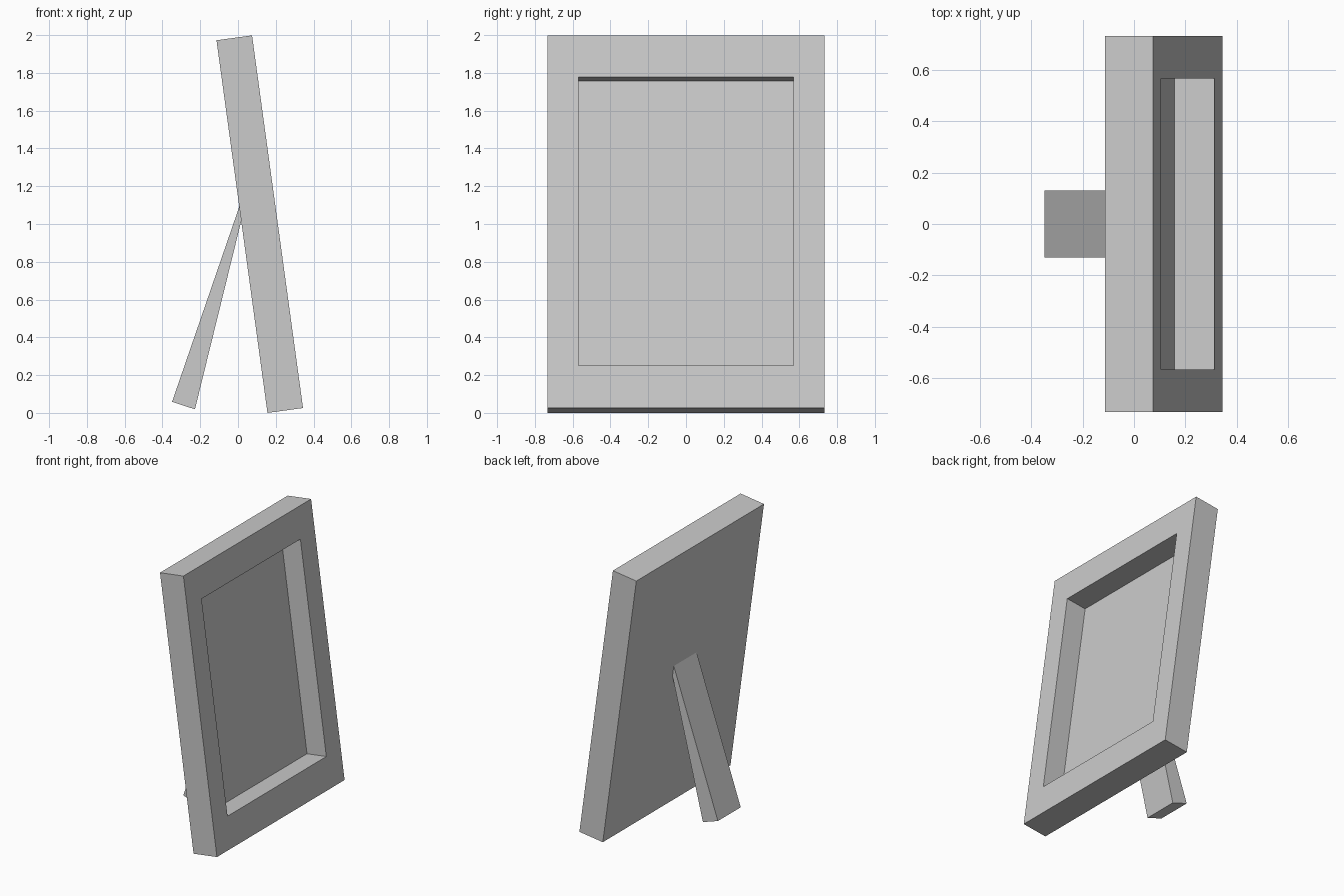
import bpy, bmesh, math
from mathutils import Matrix

if "Cube" in bpy.data.objects:
    bpy.data.objects.remove(bpy.data.objects["Cube"])

TILT = math.radians(-7.79)
THICK, HEIGHT, HALF_W = 0.19, 1.991, 0.734
OPEN_BOTTOM, OPEN_TOP, OPEN_HALF_W, DEPTH = 0.228, 1.768, 0.568, 0.157
LEG_HALF_W = 0.131


def finish(name, bm):
    bmesh.ops.recalc_face_normals(bm, faces=bm.faces)
    mesh = bpy.data.meshes.new(name)
    bm.to_mesh(mesh)
    bm.free()
    obj = bpy.data.objects.new(name, mesh)
    bpy.context.collection.objects.link(obj)
    return obj


# Picture frame: upright slab with a recess sunk into its +x face, then leaned back
bm = bmesh.new()
bmesh.ops.create_cube(bm, size=1, matrix=Matrix.Translation((THICK / 2, 0, HEIGHT / 2))
                      @ Matrix.Diagonal((THICK, 2 * HALF_W, HEIGHT, 1)))
face = max(bm.faces, key=lambda f: f.calc_center_median().x)
bmesh.ops.inset_region(bm, faces=[face], thickness=0.1)
for v in face.verts:
    v.co.y = math.copysign(OPEN_HALF_W, v.co.y)
    v.co.z = OPEN_TOP if v.co.z > HEIGHT / 2 else OPEN_BOTTOM
panel = bmesh.ops.extrude_discrete_faces(bm, faces=[face])["faces"][0]
for v in panel.verts:
    v.co.x -= DEPTH
frame = finish("picture_frame", bm)
frame.location.x = 0.156
frame.rotation_euler.y = TILT

# Back stand: tapered leg whose thin top end is buried in the frame back
profile = [(-0.349, 0.059), (-0.228, 0.019), (0.034, 1.085), (0.024, 1.142)]
bm = bmesh.new()
side = bm.faces.new([bm.verts.new((x, -LEG_HALF_W, z)) for x, z in profile])
ext = bmesh.ops.extrude_face_region(bm, geom=[side])["geom"]
bmesh.ops.translate(bm, vec=(0, 2 * LEG_HALF_W, 0),
                    verts=[g for g in ext if isinstance(g, bmesh.types.BMVert)])
finish("back_stand", bm)
